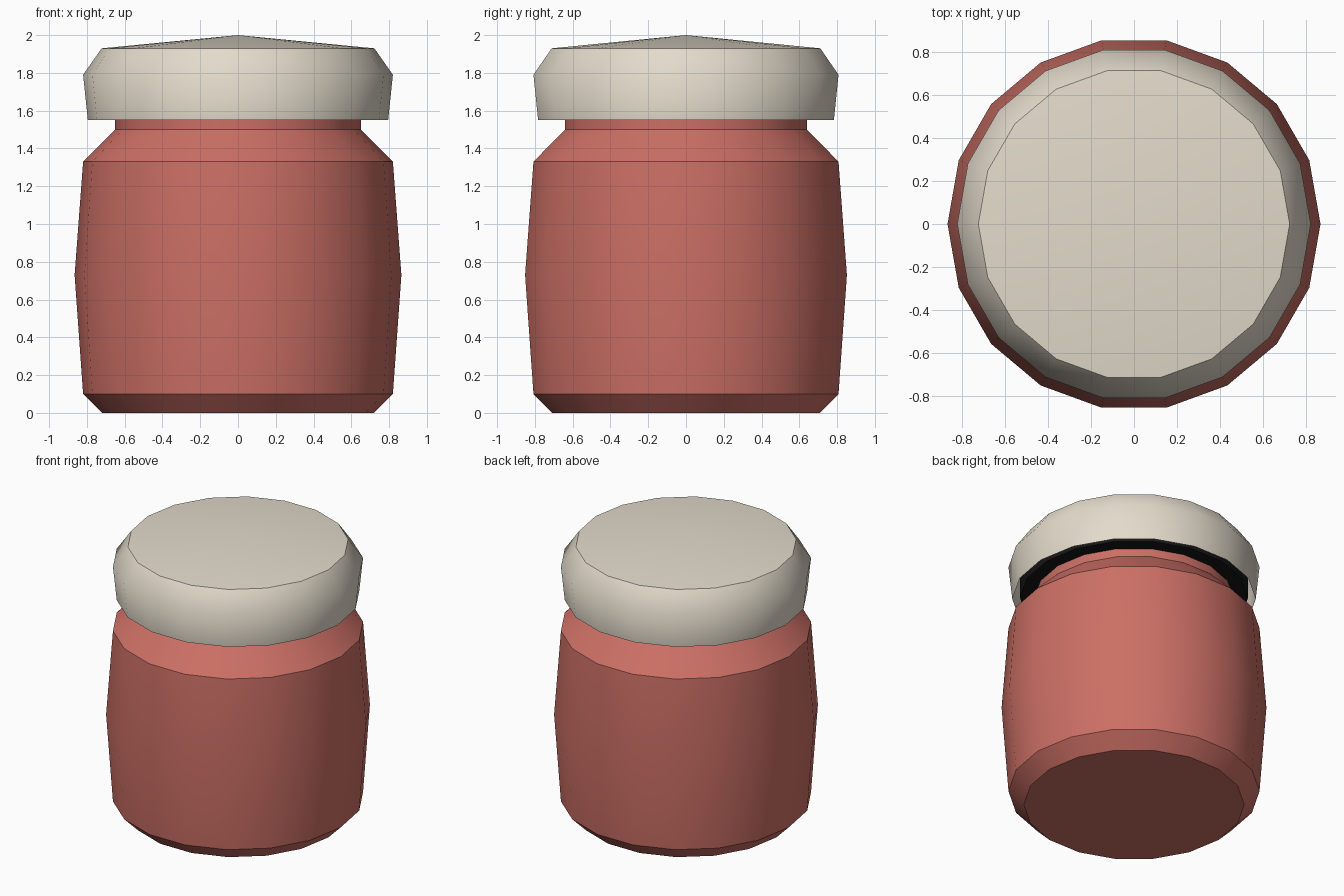
import bpy
import bmesh
from math import cos, sin, tau

SIDES = 18

if "Cube" in bpy.data.objects:
    bpy.data.objects.remove(bpy.data.objects["Cube"], do_unlink=True)


def make_material(name, rgb):
    mat = bpy.data.materials.new(name)
    mat.use_nodes = True
    colour = (*rgb, 1.0)
    mat.diffuse_color = colour
    bsdf = next(n for n in mat.node_tree.nodes if n.type == "BSDF_PRINCIPLED")
    bsdf.inputs["Base Color"].default_value = colour
    return mat


def lathe(name, profile, mat, sharp_rings):
    """Turn a bottom-to-top (radius, height) profile; a zero radius is a pole."""
    bm = bmesh.new()
    rings = []
    for r, z in profile:
        if r == 0:
            rings.append([bm.verts.new((0, 0, z))] * SIDES)
        else:
            rings.append([bm.verts.new((r * cos(tau * i / SIDES),
                                        r * sin(tau * i / SIDES), z))
                          for i in range(SIDES)])
    for low, high in zip(rings, rings[1:]):
        for i in range(SIDES):
            j = (i + 1) % SIDES
            corners = dict.fromkeys((low[i], low[j], high[j], high[i]))
            bm.faces.new(list(corners)).smooth = True
    # Crisp creases run around the chosen rings
    for k in sharp_rings:
        for i in range(SIDES):
            bm.edges.get((rings[k][i], rings[k][(i + 1) % SIDES])).smooth = False
    mesh = bpy.data.meshes.new(name)
    bm.to_mesh(mesh)
    bm.free()
    mesh.materials.append(mat)
    obj = bpy.data.objects.new(name, mesh)
    bpy.context.collection.objects.link(obj)
    return obj


red = make_material("clay red", (0.60, 0.16, 0.13))
cream = make_material("warm cream", (0.77, 0.71, 0.60))
black = make_material("seal black", (0.008, 0.008, 0.008))

# Bulging jar with chamfered foot, sloped shoulder and straight neck
lathe("jar_body",
      [(0, 0), (0.72, 0), (0.82, 0.1), (0.865, 0.73), (0.82, 1.33),
       (0.65, 1.5), (0.65, 1.6)], red, (1, 2, 4, 5))

# Dark seal hidden under the lid
lathe("lid_seal",
      [(0, 1.56), (0.745, 1.56), (0.745, 1.7), (0, 1.7)], black, (1, 2))

# Open-bottomed lid with a rounded shoulder and shallow conical top
lathe("lid",
      [(0.795, 1.55), (0.82, 1.79), (0.722, 1.93), (0, 2.0)], cream, (2,))
